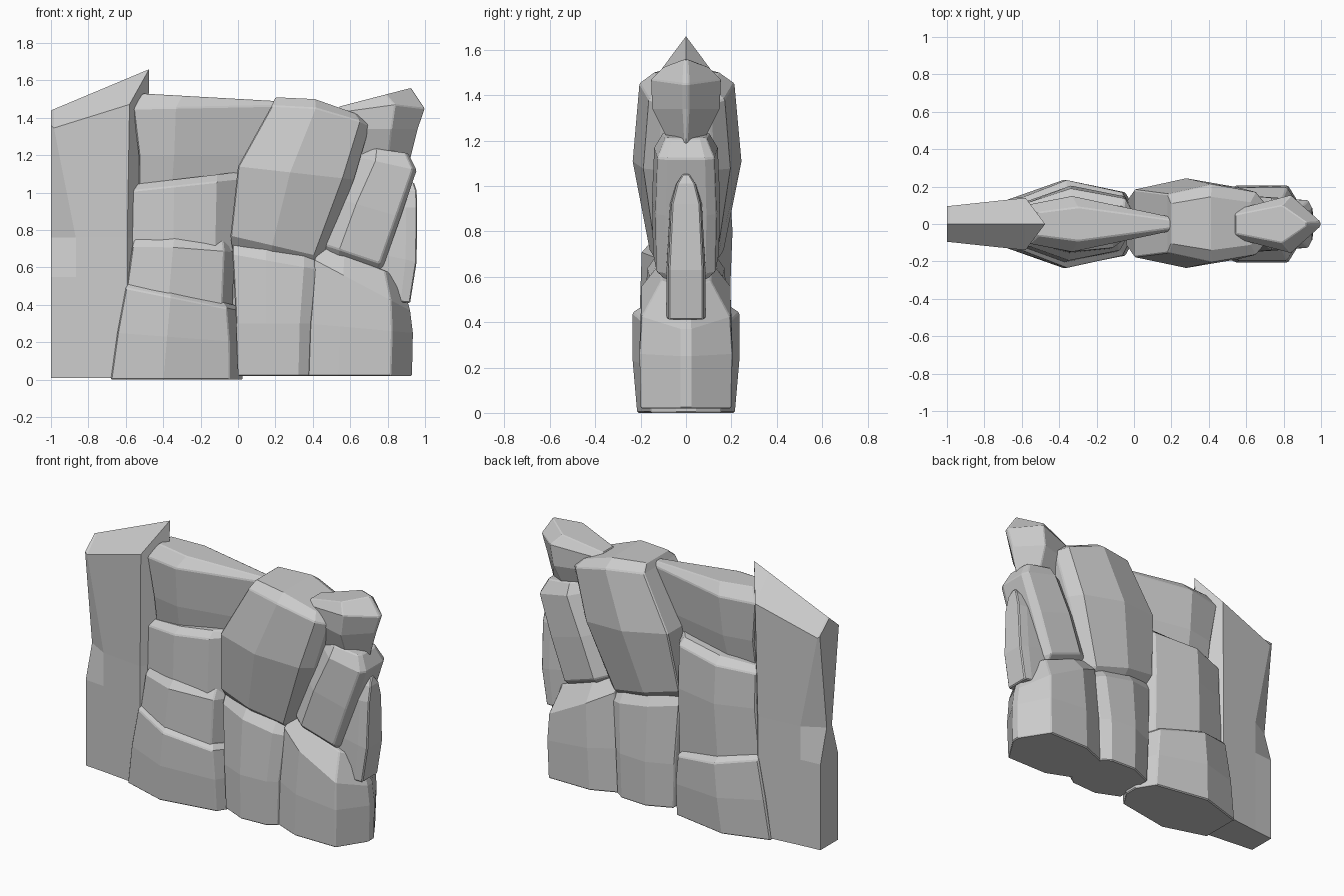
import bpy, bmesh


def stone(name, plan, levels, front=1.0, back=1.0, bevel=0.006, special=None):
    """Loft a block upwards. plan: (fraction along x, share of depth);
    levels: (left x, left z, right x, right z, half depth, mid lift);
    special: plans that replace the default at single levels."""
    bm = bmesh.new()
    rings = []
    for i, (xl, zl, xr, zr, d, lift) in enumerate(levels):
        p = (special or {}).get(i, plan)

        def point(t, k, side):
            return bm.verts.new((xl + (xr - xl) * t, side * k * d,
                                 zl + (zr - zl) * t + lift * 4 * t * (1 - t)))
        rings.append([point(t, k, -front) for t, k in p] +
                     [point(t, k, back) for t, k in reversed(p)])
    n = len(rings[0])
    for a, b in zip(rings, rings[1:]):
        for j in range(n):
            bm.faces.new((a[j], a[(j + 1) % n], b[(j + 1) % n], b[j]))
    # caps as strips across the depth
    for ring in (rings[0], rings[-1]):
        for j in range(n // 2 - 1):
            bm.faces.new((ring[j], ring[j + 1], ring[n - 2 - j], ring[n - 1 - j]))
    bmesh.ops.remove_doubles(bm, verts=bm.verts, dist=0.0005)
    bmesh.ops.dissolve_degenerate(bm, edges=bm.edges, dist=0.0005)
    bmesh.ops.recalc_face_normals(bm, faces=bm.faces)
    me = bpy.data.meshes.new(name)
    bm.to_mesh(me)
    bm.free()
    ob = bpy.data.objects.new(name, me)
    bpy.context.collection.objects.link(ob)
    if bevel:
        mod = ob.modifiers.new("worn_edges", 'BEVEL')
        mod.width = bevel
        mod.segments = 1
        mod.limit_method = 'ANGLE'
        mod.angle_limit = 0.7
    return ob


# Tall end pillar with a ridged, slanted top and a chipped outer edge
eave = [(0, .68), (.03, .69), (.8, 1), (1, 0)]
stone("end_pillar", [(0, .68), (.26, .77), (.8, 1), (1, 0)],
      [(-1, .01, -.49, .01, .13, 0), (-1, .55, -.49, .55, .13, 0),
       (-1, .76, -.49, .76, .13, 0), (-1, 1.36, -.475, 1.66, .14, -.2),
       (-1, 1.44, -.475, 1.66, 0, 0)], bevel=0,
      special={2: [(0, .2), (.26, .77), (.8, 1), (1, 0)], 3: eave, 4: eave})

# Left column of stacked stones
left = [(0, .6), (.4, 1), (.9, .72), (1, .2)]
stone("base_stone_left", left,
      [(-.68, 0, .025, 0, .215, 0), (-.645, .25, .02, .2, .235, 0),
       (-.6, .49, 0, .37, .235, 0), (-.59, .52, -.02, .40, .19, 0)])
stone("second_stone_front", left,
      [(-.6, .46, -.03, .37, .205, 0), (-.565, .71, -.02, .68, .195, .01),
       (-.545, .775, -.03, .74, .14, .01)], back=.2)
stone("third_stone_front", [(0, .6), (.4, 1), (.8, .85), (1, .3)],
      [(-.57, .7, -.01, .68, .155, 0), (-.57, 1.01, 0, 1.07, .15, 0),
       (-.55, 1.045, 0, 1.11, .1, 0)], back=.2)
stone("tall_stone_back", left,
      [(-.6, .45, .01, .38, .19, 0), (-.57, .8, .01, .8, .205, 0),
       (-.57, 1.015, .01, 1.07, .19, 0), (-.55, 1.05, 0, 1.11, .13, 0)], front=.2)
stone("lintel_stone", [(0, .7), (.3, 1), (1, .25)],
      [(-.53, .98, .05, 1.05, .07, 0), (-.53, 1.2, .1, 1.2, .12, 0),
       (-.56, 1.45, .2, 1.465, .15, 0), (-.51, 1.53, .2, 1.49, .09, 0)])

# Base stones on the right
stone("base_stone_middle", [(0, .65), (.4, 1), (.85, .95), (1, .75)],
      [(0, .02, .38, .02, .19, 0), (-.01, .3, .39, .3, .195, 0),
       (-.03, .67, .42, .59, .17, 0), (-.03, .745, .42, .655, .12, 0)])
stone("base_stone_right", [(0, .65), (.3, 1), (.8, 1), (1, .12)],
      [(.365, .02, .93, .02, .2, 0), (.38, .3, .935, .25, .205, 0),
       (.41, .64, .92, .37, .195, 0), (.44, .715, .87, .55, .11, 0)])

# Large leaning stone
stone("large_leaning_stone", [(0, .75), (.45, 1), (.9, .8), (1, .5)],
      [(-.03, .7, .44, .6, .1, 0), (-.04, .77, .455, .655, .16, 0),
       (.0, 1.14, .62, 1.07, .235, 0), (.18, 1.465, .705, 1.36, .205, .035),
       (.2, 1.51, .67, 1.40, .14, .04)], back=1.04)

# Smaller stones at the right end
stone("leaning_slab", [(0, .5), (.3, 1), (.93, .9), (1, .6)],
      [(.44, .68, .77, .57, .09, 0), (.44, .73, .78, .615, .145, 0),
       (.53, .97, .87, .87, .15, 0), (.64, 1.19, .955, 1.12, .14, 0),
       (.67, 1.24, .91, 1.21, .1, .005)])
stone("top_corner_stone", [(0, .5), (.65, 1), (1, .08)],
      [(.58, 1.13, .92, 1.18, .06, 0), (.56, 1.34, .96, 1.34, .15, 0),
       (.545, 1.43, .998, 1.45, .155, .03), (.54, 1.46, .925, 1.56, .1, 0)])
stone("thin_end_stone", [(0, 1), (.75, 1), (1, .9)],
      [(.72, .43, .92, .41, .085, 0), (.72, .68, .955, .63, .085, 0),
       (.72, .92, .958, .92, .07, 0), (.74, 1.0, .955, 1.01, .045, 0),
       (.77, 1.02, .94, 1.055, .015, 0)])
